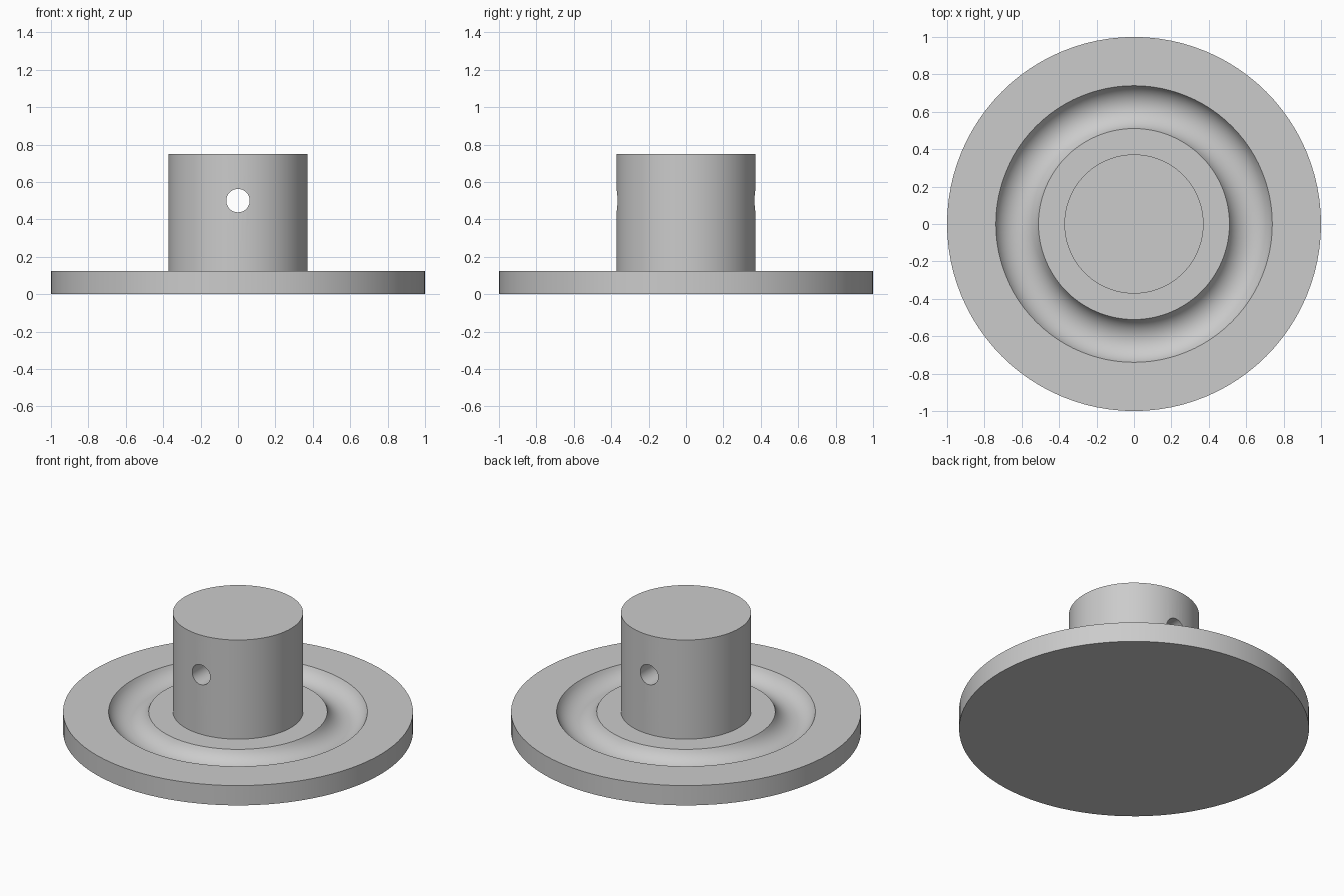
import bpy, bmesh, math

if "Cube" in bpy.data.objects:
    bpy.data.objects.remove(bpy.data.objects["Cube"])

SEGMENTS = 96
DISC_R, DISC_H = 1.0, 0.125
POST_R, POST_TOP = 0.372, 0.75
GROOVE_MID, GROOVE_R, GROOVE_Z = 0.625, 0.125, 0.175
HOLE_R, HOLE_Z = 0.0625, 0.5

grey = bpy.data.materials.new("plain_grey")
grey.diffuse_color = (0.6, 0.6, 0.6, 1)
grey.use_nodes = True
grey.node_tree.nodes["Principled BSDF"].inputs["Base Color"].default_value = grey.diffuse_color


def lathe(name, profile):
    """Revolve (radius, z) points, listed from bottom to top, into a closed solid."""
    bm = bmesh.new()
    rings = []
    for r, z in profile:
        rings.append([bm.verts.new((r * math.cos(a), r * math.sin(a), z))
                      for a in (2 * math.pi * i / SEGMENTS for i in range(SEGMENTS))])
    for low, high in zip(rings, rings[1:]):
        for i in range(SEGMENTS):
            j = (i + 1) % SEGMENTS
            bm.faces.new((low[i], low[j], high[j], high[i]))
    bm.faces.new(rings[0][::-1])
    bm.faces.new(rings[-1])
    bmesh.ops.recalc_face_normals(bm, faces=bm.faces)
    mesh = bpy.data.meshes.new(name)
    bm.to_mesh(mesh)
    bm.free()
    mesh.materials.append(grey)
    obj = bpy.data.objects.new(name, mesh)
    bpy.context.collection.objects.link(obj)
    return obj


# Round groove section, running from the outer rim inwards
half = math.acos((GROOVE_Z - DISC_H) / GROOVE_R)
groove = []
for k in range(17):
    a = half * (1 - k / 8)
    groove.append((GROOVE_MID + GROOVE_R * math.sin(a), GROOVE_Z - GROOVE_R * math.cos(a)))

# Grooved disc and post as one turned solid
knob = lathe("grooved_disc_with_post",
             [(DISC_R, 0), (DISC_R, DISC_H)] + groove
             + [(POST_R, DISC_H), (POST_R, POST_TOP)])

# Cross hole through the post, front to back
bpy.ops.mesh.primitive_cylinder_add(vertices=48, radius=HOLE_R, depth=1.2,
                                    location=(0, 0, HOLE_Z), rotation=(math.pi / 2, 0, 0))
cutter = bpy.context.object
cutter.name = "hole_cutter"
cutter.data.materials.append(grey)
cutter.hide_render = True

bpy.ops.object.select_all(action='DESELECT')
bpy.context.view_layer.objects.active = knob
knob.select_set(True)
cut = knob.modifiers.new("cross_hole", 'BOOLEAN')
cut.operation = 'DIFFERENCE'
cut.solver = 'EXACT'
cut.object = cutter
bpy.ops.object.modifier_apply(modifier=cut.name)
bpy.data.objects.remove(cutter)

bpy.ops.object.shade_smooth_by_angle(angle=math.radians(30))
